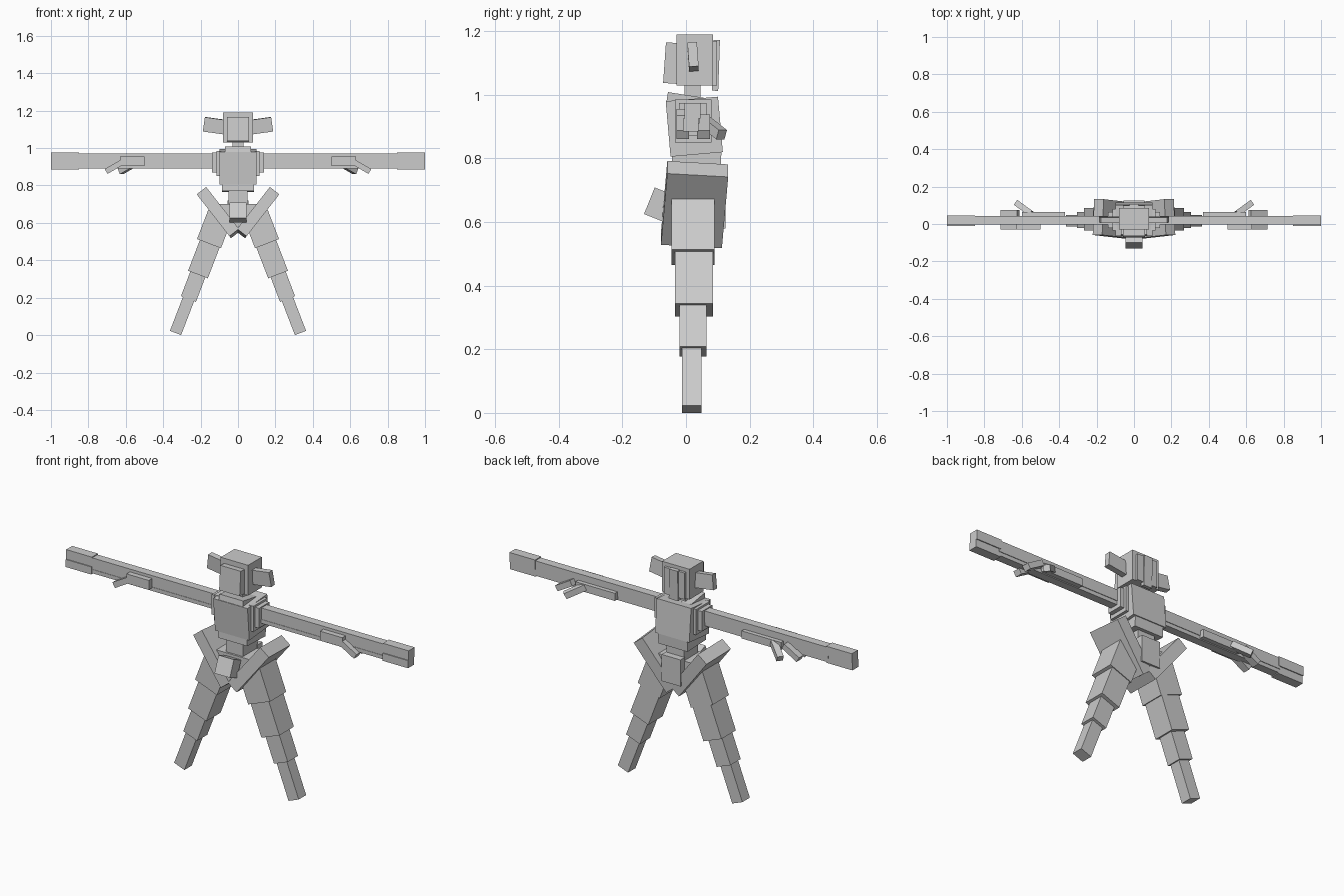
import bpy
from math import radians
from mathutils import Euler, Matrix, Vector

default = bpy.data.objects.get("Cube")
if default:
    bpy.data.objects.remove(default, do_unlink=True)

grey = bpy.data.materials.new("plain_grey")
grey.use_nodes = True
colour = (0.6, 0.6, 0.6, 1)
grey.diffuse_color = colour
grey.node_tree.nodes["Principled BSDF"].inputs["Base Color"].default_value = colour


def box(name, centre, size, tilt=(0, 0, 0), pair=False):
    """Flat-sided box, tilted in degrees; a pair is mirrored across x = 0."""
    bpy.ops.mesh.primitive_cube_add(size=1)
    obj = bpy.context.object
    obj.name = obj.data.name = name
    turn = Euler([radians(a) for a in tilt]).to_matrix().to_4x4()
    obj.data.transform(Matrix.Translation(centre) @ turn @ Matrix.Diagonal((*size, 1)))
    obj.data.materials.append(grey)
    if pair:
        obj.modifiers.new("mirror", "MIRROR").use_clip = False
    return obj


def span(name, low, high, pair=False):
    """Upright box given by its two opposite corners."""
    low, high = Vector(low), Vector(high)
    return box(name, (low + high) / 2, high - low, pair=pair)


def rod(name, start, end, thick, pair=True):
    """Square rod between two points."""
    start, end = Vector(start), Vector(end)
    way = end - start
    tilt = [a * 57.29578 for a in way.to_track_quat("Z", "Y").to_euler()]
    return box(name, (start + end) / 2, (thick, thick, way.length), tilt, pair)


# Head, face, ears and neck
span("head", (-0.08, -0.03, 1.03), (0.08, 0.085, 1.19))
box("face_plate", (0, -0.045, 1.1), (0.12, 0.045, 0.128), (-4, 0, 0))
box("head_back_plate", (0, 0.088, 1.1), (0.12, 0.02, 0.14))
box("head_back_ridge", (0, 0.094, 1.093), (0.05, 0.02, 0.16), (-2, 0, 0))
box("ear", (0.128, 0.022, 1.12), (0.11, 0.03, 0.077), (4, -8, 0), True)
span("neck", (-0.03, -0.005, 0.97), (0.03, 0.045, 1.04))

# Torso
box("collar", (0, -0.003, 0.98), (0.14, 0.115, 0.04), (-9, 0, 0))
box("chest", (0, 0.026, 0.9), (0.2, 0.165, 0.175), (5, 0, 0))
box("abdomen", (0, 0.033, 0.8), (0.17, 0.155, 0.065), (-2, 0, 0))
span("waist", (-0.05, -0.03, 0.68), (0.05, 0.09, 0.78))

# Hips
span("pelvis", (-0.11, -0.04, 0.61), (0.11, 0.09, 0.7))
box("hip_plate", (0.104, 0.027, 0.655), (0.064, 0.192, 0.285), (-4, 38, 0), True)
box("front_flap", (0, -0.085, 0.655), (0.09, 0.065, 0.09), (-22, 0, 0))
box("back_flap", (0, 0.105, 0.65), (0.11, 0.04, 0.14))

# Legs: each segment is placed by the middle of its lower end
leg_lean = -21
down = Euler((0, radians(leg_lean), 0)).to_matrix() @ Vector((0, 0, -1))
segments = [
    ("thigh", (0.155, 0.022, 0.489), (0.137, 0.135, 0.174)),
    ("knee", (0.214, 0.025, 0.324), (0.113, 0.12, 0.2)),
    ("shin", (0.265, 0.022, 0.193), (0.086, 0.085, 0.16)),
    ("foot", (0.334, 0.018, 0.0115), (0.064, 0.062, 0.21)),
]
for name, end, size in segments:
    centre = Vector(end) - down * (size[2] / 2)
    box(name, centre, size, (0, leg_lean, 0), True)

# Shoulders
span("shoulder_inner", (0.09, -0.035, 0.85), (0.115, 0.08, 0.985), True)
span("shoulder_outer", (0.11, -0.022, 0.87), (0.138, 0.065, 0.975), True)

# Arms: long upper and lower strips with a slightly larger end block
span("arm_upper", (0.13, -0.002, 0.91), (0.86, 0.043, 0.97), True)
span("arm_lower", (0.13, -0.004, 0.89), (0.86, 0.04, 0.91), True)
span("hand_upper", (0.85, -0.005, 0.925), (1.0, 0.045, 0.975), True)
span("hand_lower", (0.85, -0.01, 0.885), (1.0, 0.04, 0.925), True)

# Forearm guards and the fins below them
span("front_guard", (0.5, -0.03, 0.905), (0.63, 0.02, 0.955), True)
span("back_guard", (0.37, 0.02, 0.895), (0.6, 0.065, 0.935), True)
box("front_fin", (0.662, -0.01, 0.9), (0.1, 0.04, 0.03), (0, 30, 0), True)
box("back_fin", (0.662, 0.055, 0.9), (0.1, 0.04, 0.03), (0, 30, 0), True)
rod("back_spike", (0.55, 0.055, 0.92), (0.628, 0.112, 0.875), 0.032)
